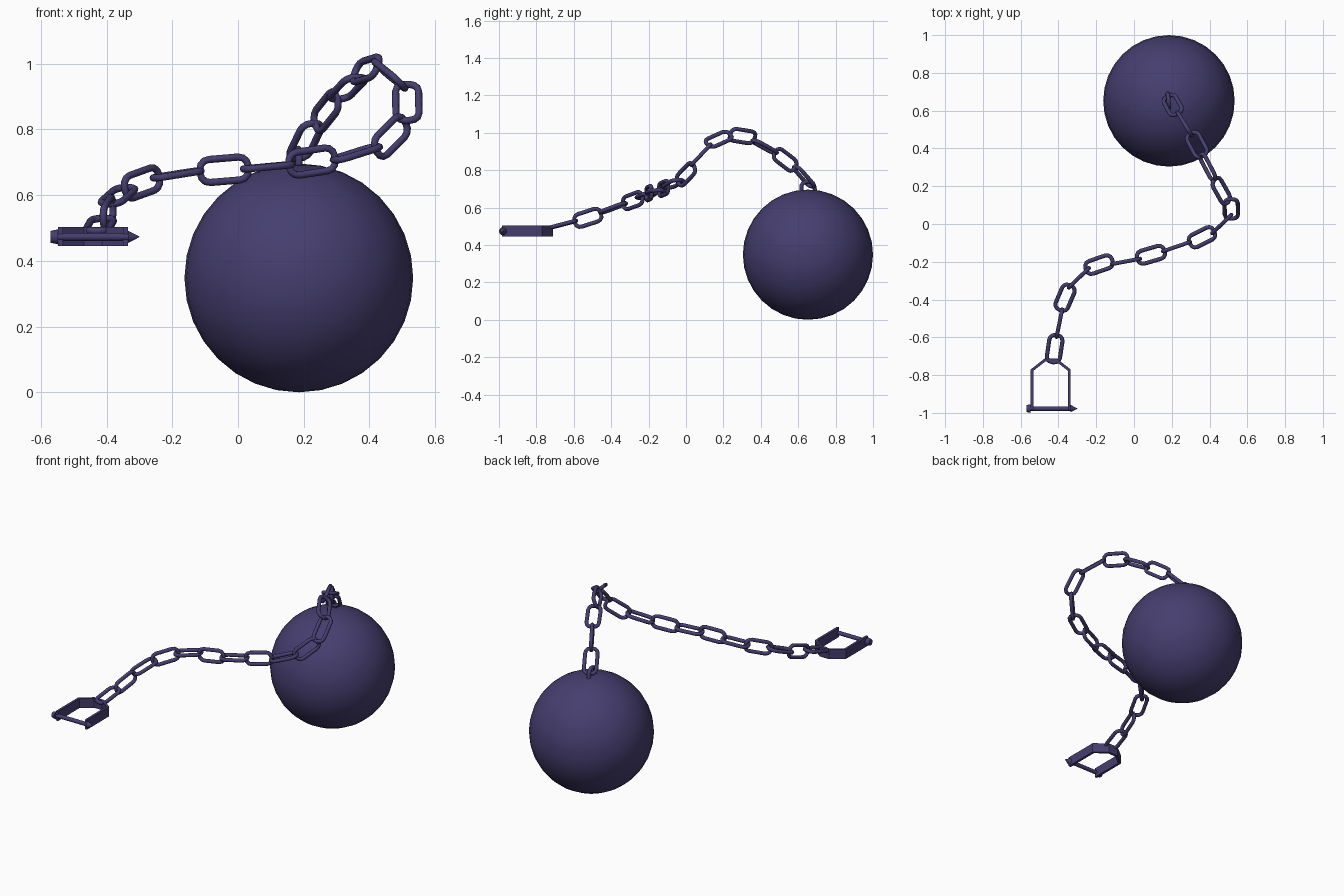
import bpy, bmesh, math
from mathutils import Vector, Matrix

if "Cube" in bpy.data.objects:
    bpy.data.objects.remove(bpy.data.objects["Cube"])

mat = bpy.data.materials.new("dark purple iron")
mat.diffuse_color = (0.06, 0.048, 0.16, 1)
mat.use_nodes = True
mat.node_tree.nodes["Principled BSDF"].inputs["Base Color"].default_value = mat.diffuse_color


def finish(bm, name, angle=40):
    bmesh.ops.recalc_face_normals(bm, faces=bm.faces)
    me = bpy.data.meshes.new(name)
    bm.to_mesh(me)
    bm.free()
    me.materials.append(mat)
    ob = bpy.data.objects.new(name, me)
    bpy.context.collection.objects.link(ob)
    bpy.context.view_layer.objects.active = ob
    ob.select_set(True)
    bpy.ops.object.shade_smooth_by_angle(angle=math.radians(angle))
    ob.select_set(False)
    return ob


def chain_link(name, centre, tangent, normal):
    """Rounded-rectangle wire loop, long axis on tangent, flat face on normal."""
    t = Vector(tangent).normalized()
    side = Vector(normal).cross(t).normalized()
    n = t.cross(side)
    half_len, half_wid, corner, wire = 0.075, 0.035, 0.029, 0.011
    bm = bmesh.new()
    rings = []
    for q, (sx, sy) in enumerate([(1, 1), (-1, 1), (-1, -1), (1, -1)]):
        for k in range(4):
            a = math.pi / 2 * (q + k / 3)
            out = t * math.cos(a) + side * math.sin(a)
            p = (Vector(centre) + t * sx * (half_len - corner)
                 + side * sy * (half_wid - corner) + out * corner)
            rings.append([bm.verts.new(p + wire * (out * math.cos(b) + n * math.sin(b)))
                          for b in (2 * math.pi * j / 10 for j in range(10))])
    for i, r in enumerate(rings):
        s = rings[(i + 1) % len(rings)]
        for j in range(10):
            k = (j + 1) % 10
            bm.faces.new((r[j], r[k], s[k], s[j]))
    finish(bm, name, 60)


# iron ball
bm = bmesh.new()
bmesh.ops.create_uvsphere(bm, u_segments=32, v_segments=16, radius=0.348,
                          matrix=Matrix.Translation((0.185, 0.652, 0.348)))
finish(bm, "ball")

# chain: link centres from the ball to the shackle, F = flat, V = upright
links = [
    (0.205, 0.63, 0.765, "F"), (0.268, 0.53, 0.855, "V"), (0.333, 0.42, 0.925, "F"),
    (0.39, 0.302, 0.982, (-0.85, -0.3, 0.4)), (0.462, 0.175, 0.965, (0.7, 0, 0.7)),
    (0.515, 0.08, 0.882, (0, -0.8, 0.6)), (0.465, 0.0, 0.778, "V"),
    (0.36, -0.07, 0.727, "F"), (0.225, -0.12, 0.702, "V"), (0.09, -0.163, 0.686, "F"),
    (-0.042, -0.198, 0.677, "V"), (-0.185, -0.215, 0.663, "F"),
    (-0.292, -0.285, 0.637, "V"), (-0.365, -0.39, 0.598, "F"),
    (-0.395, -0.525, 0.545, "V"), (-0.42, -0.66, 0.51, "F")]
pts = [Vector(l[:3]) for l in links]
path = [Vector((0.175, 0.70, 0.66))] + pts + [Vector((-0.435, -0.79, 0.475))]
up = Vector((0, 0, 1))
for i, (c, l) in enumerate(zip(pts, links)):
    t = (path[i + 2] - path[i]).normalized()
    side = t.cross(up)
    normal = side if l[3] == "V" else side.cross(t) if l[3] == "F" else Vector(l[3])
    chain_link(f"chain_link_{i + 1}", c, t, normal)

# anchor link, half sunk in the ball
chain_link("anchor_link", (0.18, 0.66, 0.665), (0.05, -0.2, 0.95), (1, 0.1, 0))

# shackle band: open strap with a chamfered back
outer = [(-0.106, -0.985), (-0.106, -0.77), (-0.032, -0.712),
         (0.032, -0.712), (0.106, -0.77), (0.106, -0.985)]
inner = [(-0.091, -0.985), (-0.091, -0.777), (-0.027, -0.727),
         (0.027, -0.727), (0.091, -0.777), (0.091, -0.985)]
CX = -0.441
bm = bmesh.new()
cols = []
for (ox, oy), (ix, iy) in zip(outer, inner):
    cols.append([bm.verts.new((CX + x, y, z)) for x, y, z in
                 ((ox, oy, 0.445), (ox, oy, 0.503), (ix, iy, 0.503), (ix, iy, 0.445))])
for a, b in zip(cols, cols[1:]):
    for j in range(4):
        k = (j + 1) % 4
        bm.faces.new((a[j], a[k], b[k], b[j]))
bm.faces.new(cols[0])
bm.faces.new(cols[-1])
finish(bm, "shackle_band", 20)


# shackle pin with a head and a pointed end
def pin_part(name, x0, x1, r0, r1):
    bm = bmesh.new()
    m = (Matrix.Translation(((x0 + x1) / 2, -0.977, 0.473))
         @ Matrix.Rotation(math.pi / 2, 4, 'Y'))
    bmesh.ops.create_cone(bm, cap_ends=True, segments=12, radius1=r0, radius2=r1,
                          depth=x1 - x0, matrix=m)
    finish(bm, name)


pin_part("pin_shaft", -0.56, -0.325, 0.012, 0.012)
pin_part("pin_head", -0.57, -0.547, 0.018, 0.023)
pin_part("pin_tip", -0.335, -0.30, 0.019, 0.001)
